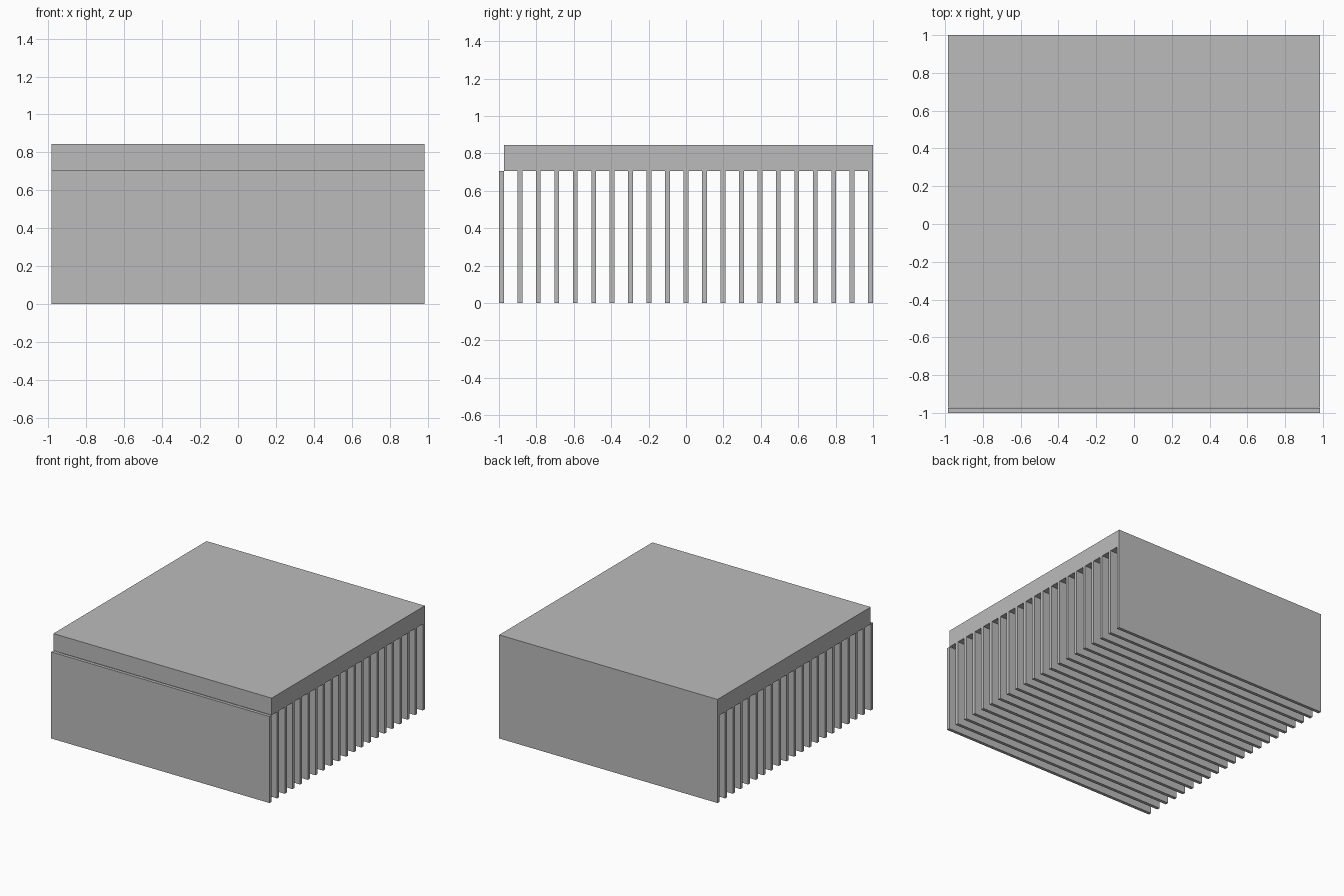
import bpy
import bmesh
from mathutils import Vector

if "Cube" in bpy.data.objects:
    bpy.data.objects.remove(bpy.data.objects["Cube"])

HALF_X = 0.984        # half width shared by plate and fins
FIN_TOP = 0.705
PLATE_TOP = 0.844
FIN_COUNT = 21
FIN_THICK = 0.026
PITCH = (2.0 - FIN_THICK) / (FIN_COUNT - 1)

metal = bpy.data.materials.new("plain grey metal")
metal.diffuse_color = (0.5, 0.5, 0.5, 1.0)
metal.use_nodes = True
metal.node_tree.nodes["Principled BSDF"].inputs["Base Color"].default_value = metal.diffuse_color


def box(name, low, high):
    """Axis-aligned box between two corners."""
    low, high = Vector(low), Vector(high)
    bm = bmesh.new()
    bmesh.ops.create_cube(bm, size=1.0)
    bmesh.ops.scale(bm, vec=high - low, verts=bm.verts)
    bmesh.ops.translate(bm, vec=(low + high) / 2, verts=bm.verts)
    mesh = bpy.data.meshes.new(name)
    bm.to_mesh(mesh)
    bm.free()
    mesh.materials.append(metal)
    obj = bpy.data.objects.new(name, mesh)
    bpy.context.collection.objects.link(obj)
    return obj


# Solid plate, stopping just behind the front fin
box("base_plate", (-HALF_X, -0.972, FIN_TOP), (HALF_X, 1.0, PLATE_TOP))

# Row of thin cooling fins hanging below the plate
fins = box("cooling_fins", (-HALF_X, -1.0, 0.0),
           (HALF_X, -1.0 + FIN_THICK, FIN_TOP))
array = fins.modifiers.new("fin_row", 'ARRAY')
array.count = FIN_COUNT
array.use_relative_offset = False
array.use_constant_offset = True
array.constant_offset_displace = (0.0, PITCH, 0.0)
